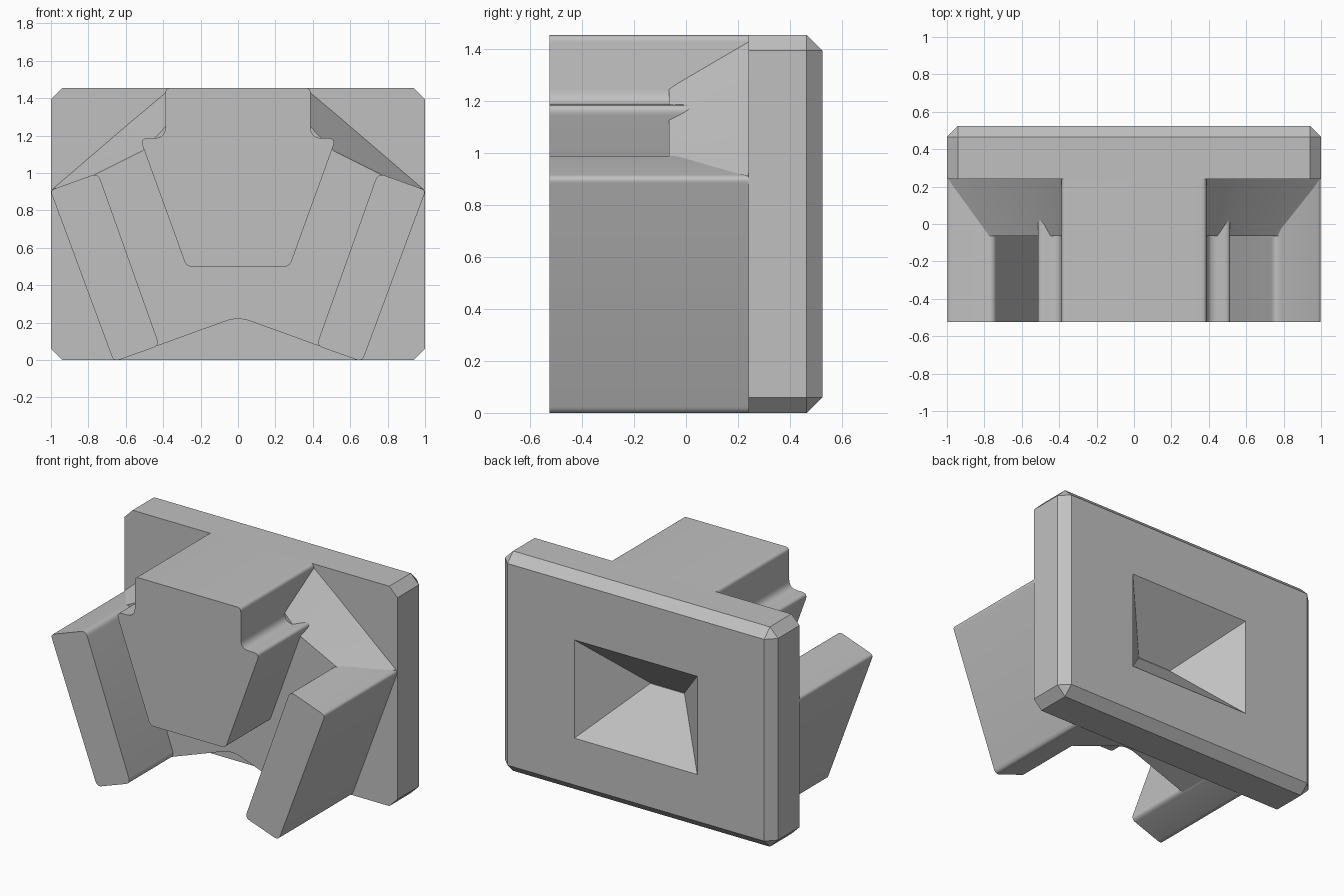
import bpy, bmesh
from mathutils import Vector

cube = bpy.data.objects.get("Cube")
if cube:
    bpy.data.objects.remove(cube, do_unlink=True)

grey = bpy.data.materials.new("plain_grey")
grey.use_nodes = True
colour = (0.53, 0.53, 0.53, 1)
grey.diffuse_color = colour
grey.node_tree.nodes["Principled BSDF"].inputs["Base Color"].default_value = colour


def rounded(points, steps=6):
    """Outline from (x, z, corner length) points, with softened corners."""
    out = []
    for i, (x, z, cut) in enumerate(points):
        c = Vector((x, z))
        if not cut:
            out.append(c)
            continue
        nxt = points[(i + 1) % len(points)]
        a = c + (Vector(points[i - 1][:2]) - c).normalized() * cut
        b = c + (Vector(nxt[:2]) - c).normalized() * cut
        for s in range(steps + 1):
            t = s / steps
            out.append(a * (1 - t) ** 2 + c * 2 * t * (1 - t) + b * t ** 2)
    return out


def mirrored(half):
    """Complete a left half outline with its right half."""
    return half + [(-x, z, r) for x, z, r in reversed(half) if x != 0]


def loft(name, sections):
    """Closed solid through (y, outline) sections with equal point counts."""
    bm = bmesh.new()
    rings = [[bm.verts.new((p[0], y, p[1])) for p in ring] for y, ring in sections]
    for r0, r1 in zip(rings, rings[1:]):
        for i in range(len(r0)):
            j = (i + 1) % len(r0)
            bm.faces.new((r0[i], r0[j], r1[j], r1[i]))
    bm.faces.new(rings[0])
    bm.faces.new(rings[-1])
    bmesh.ops.remove_doubles(bm, verts=bm.verts, dist=0.0005)
    bmesh.ops.recalc_face_normals(bm, faces=bm.faces)
    mesh = bpy.data.meshes.new(name)
    bm.to_mesh(mesh)
    bm.free()
    mesh.materials.append(grey)
    obj = bpy.data.objects.new(name, mesh)
    bpy.context.collection.objects.link(obj)
    return obj


def activate(obj):
    bpy.ops.object.select_all(action='DESELECT')
    obj.select_set(True)
    bpy.context.view_layer.objects.active = obj


FRONT, STEP, PLATE, BACK = -0.525, -0.065, 0.24, 0.525
TOP, CUT = 1.455, 0.06

# Back plate: clipped corners and a chamfered rear rim
plate_ring, rear_ring = [], []
for sx, low in ((1, 1), (1, 0), (-1, 0), (-1, 1)):
    inner = (sx * (1 - CUT), CUT if low else TOP - CUT)
    side = (sx, inner[1])
    end = (inner[0], 0 if low else TOP)
    plate_ring += [end, side] if sx * (1 if low else -1) > 0 else [side, end]
    rear_ring += [inner, inner]
plate = loft("back_plate", [(PLATE, plate_ring), (BACK - CUT, plate_ring), (BACK, rear_ring)])

# Central wedge with shouldered sides
wedge_ring = rounded(mirrored([
    (0.388, TOP, 0.028), (0.388, 1.187, 0.06),
    (0.525, 1.187, 0.045), (0.276, 0.5, 0.03)]))
wedge = loft("centre_wedge", [(FRONT, wedge_ring), (0.28, wedge_ring)])

# Slanted legs
leg_ring = rounded([(1.004, 0.908, 0.025), (0.748, 1.0, 0.04),
                    (0.42, 0.078, 0.035), (0.664, -0.009, 0.035)])
legs = []
for side, sign in (("left", 1), ("right", -1)):
    ring = [(sign * p[0], p[1]) for p in leg_ring]
    legs.append(loft(side + "_leg", [(FRONT, ring), (0.26, ring)]))

# Web between the legs, with flared gussets on top and an arch below
lower = [(0.8, 0.7, 0), (0.6, 0.015, 0), (0, 0.232, 0.07)]
web_front = rounded(mirrored([(0.37, 1.265, 0), (0.51, 1.12, 0), (0.78, 0.985, 0)] + lower))
web_back = rounded(mirrored([(0.37, 1.445, 0), (0.55, 1.294, 0), (0.995, 0.912, 0)] + lower))
web = loft("web", [(STEP, web_front), (PLATE + 0.003, web_back)])

# Hipped recess in the rear face
mid = 0.695


def box(w, h):
    return [(w, mid + h), (-w, mid + h), (-w, mid - h), (w, mid - h)]


cutter = loft("recess_cutter", [(0.195, box(0.125, 0.002)), (BACK, box(0.45, 0.325)),
                                (BACK + 0.1, box(0.45, 0.325))])
cutter.hide_render = True
for obj in (plate, wedge, web):
    mod = obj.modifiers.new("recess", 'BOOLEAN')
    mod.operation = 'DIFFERENCE'
    mod.solver = 'EXACT'
    mod.object = cutter
    activate(obj)
    bpy.ops.object.modifier_apply(modifier=mod.name)
bpy.data.objects.remove(cutter, do_unlink=True)

# Smooth only the rounded corners and gussets
for obj in [wedge, web] + legs:
    activate(obj)
    bpy.ops.object.shade_smooth_by_angle(angle=0.5)
